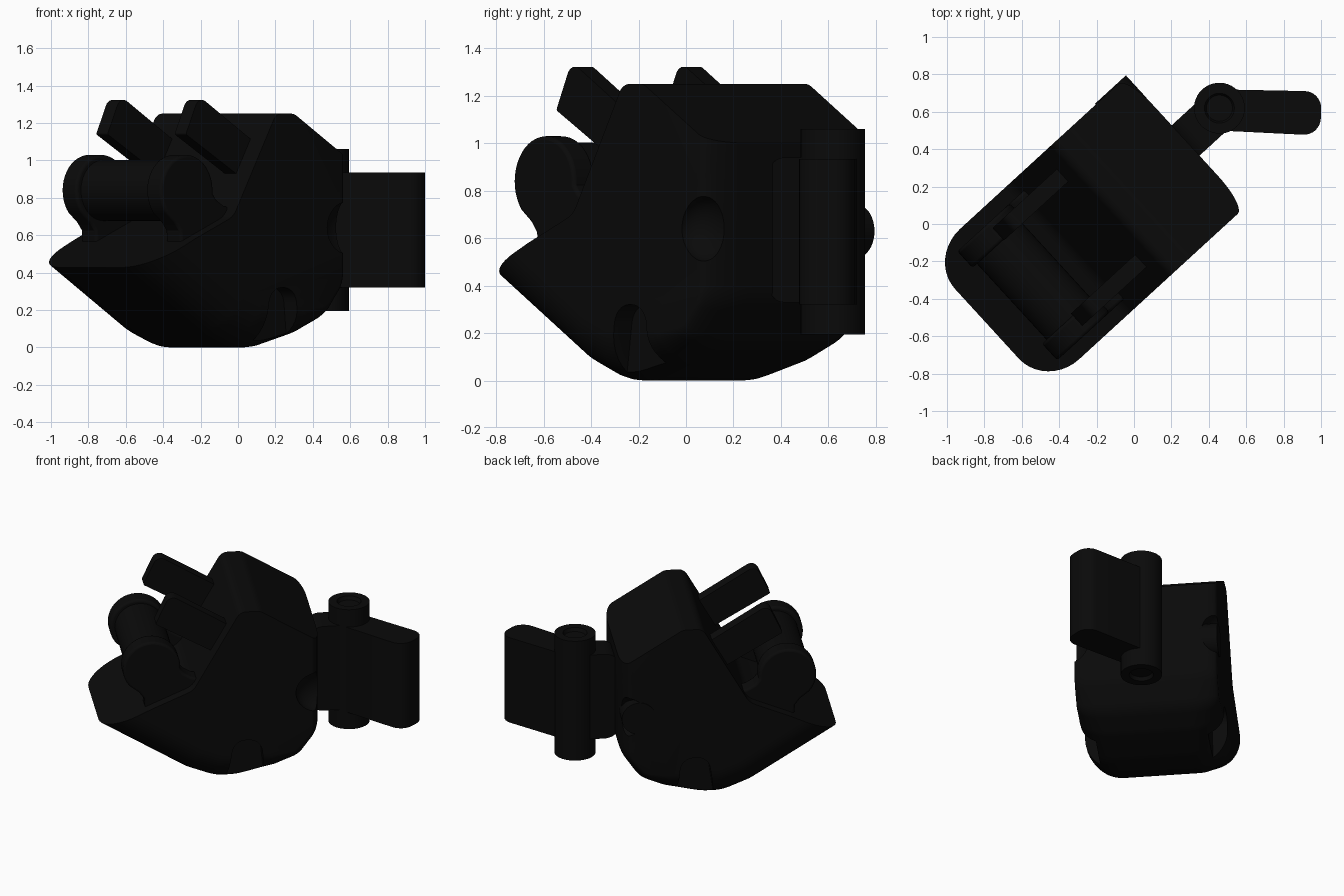
import bpy, bmesh, math
from mathutils import Matrix, Vector

if "Cube" in bpy.data.objects:
    bpy.data.objects.remove(bpy.data.objects["Cube"])

ROT = Matrix.Rotation(math.radians(42.5), 4, 'Z')   # body is turned in plan
black = bpy.data.materials.new("black")
black.diffuse_color = (0.003, 0.003, 0.003, 1)
black.use_nodes = True
black.node_tree.nodes["Principled BSDF"].inputs["Base Color"].default_value = black.diffuse_color


def rounded(pts, seg=8):
    """Polygon of (x, y, radius) corners -> 2D outline with filleted corners."""
    out, n = [], len(pts)
    for i, (x, y, r) in enumerate(pts):
        p = Vector((x, y))
        if r <= 0:
            out.append(p)
            continue
        a = Vector(pts[i - 1][:2]) - p
        b = Vector(pts[(i + 1) % n][:2]) - p
        half = a.angle(b) / 2
        t = min(r / math.tan(half), a.length * 0.48, b.length * 0.48)
        r = t * math.tan(half)
        s = p + a.normalized() * t
        c = p + (a.normalized() + b.normalized()).normalized() * (r / math.sin(half))
        ds, de = s - c, p + b.normalized() * t - c
        ang = ds.angle_signed(de)
        for k in range(seg + 1):
            f = -ang * k / seg
            out.append(c + Vector((ds.x * math.cos(f) - ds.y * math.sin(f),
                                   ds.x * math.sin(f) + ds.y * math.cos(f))))
    return out


def circle(x, y, r, n=40):
    return [Vector((x + r * math.cos(math.tau * i / n), y + r * math.sin(math.tau * i / n)))
            for i in range(n)]


def smooth(ob):
    bpy.ops.object.select_all(action='DESELECT')
    ob.select_set(True)
    bpy.context.view_layer.objects.active = ob
    bpy.ops.object.shade_smooth_by_angle(angle=math.radians(32))


def finish(name, bm, bevel=0.0, mat=ROT):
    bmesh.ops.recalc_face_normals(bm, faces=bm.faces)
    me = bpy.data.meshes.new(name)
    bm.to_mesh(me)
    bm.free()
    ob = bpy.data.objects.new(name, me)
    bpy.context.collection.objects.link(ob)
    ob.matrix_world = mat
    me.materials.append(black)
    if bevel:
        m = ob.modifiers.new("bevel", 'BEVEL')
        m.width, m.segments, m.limit_method = bevel, 3, 'ANGLE'
        m.angle_limit = math.radians(50)
    smooth(ob)
    return ob


def loft(name, loops, mat=ROT, bevel=0.0):
    """Skin a stack of equal-length closed loops and cap both ends."""
    bm = bmesh.new()
    rows = [[bm.verts.new(p) for p in loop] for loop in loops]
    bm.faces.new(rows[0])
    bm.faces.new(rows[-1][::-1])
    n = len(rows[0])
    for a, b in zip(rows, rows[1:]):
        for i in range(n):
            j = (i + 1) % n
            bm.faces.new((a[i], a[j], b[j], b[i]))
    return finish(name, bm, bevel, mat)


def prism(name, outline, lo, hi, side=True, bevel=0.0):
    """Extrude an outline: side profile (u, z) across v, or plan (u, v) up z."""
    return loft(name, [[(p.x, h, p.y) if side else (p.x, p.y, h) for p in outline]
                       for h in (lo, hi)], bevel=bevel)


def ball(name, loc, size):
    bm = bmesh.new()
    bmesh.ops.create_uvsphere(bm, u_segments=32, v_segments=16, radius=1,
                              matrix=Matrix.Translation(loc) @ Matrix.Diagonal((*size, 1)))
    return finish(name, bm)


def lathe(name, u, v, pts):
    """Turned part about a vertical axis from (radius, z) points."""
    bm = bmesh.new()
    vs = [bm.verts.new((r, 0, z)) for r, z in pts]
    es = [bm.edges.new(p) for p in zip(vs, vs[1:])]
    bmesh.ops.spin(bm, geom=vs + es, axis=(0, 0, 1), cent=(0, 0, 0), angle=math.tau, steps=40)
    bmesh.ops.remove_doubles(bm, verts=bm.verts, dist=1e-4)
    return finish(name, bm, mat=ROT @ Matrix.Translation((u, v, 0)))


def boolean(ob, cutter, op):
    m = ob.modifiers.new("cut", 'BOOLEAN')
    m.object, m.operation, m.solver = cutter, op, 'EXACT'
    bpy.context.view_layer.update()
    bpy.context.view_layer.objects.active = ob
    bpy.ops.object.modifier_move_to_index(modifier="cut", index=0)
    bpy.ops.object.modifier_apply(modifier="cut")
    bpy.data.objects.remove(cutter)


V0, V1, R = -0.335, 0.609, 0.22

# hull: belly and back outline whose side edges are rounded, tighter toward the back
base = rounded([(-1.25, 0.62, 0), (-0.37, 0.075, 0.35), (-0.18, 0.0, 0.3), (-0.03, 0.0, 0.4),
                (0.22, 0.07, 0.25), (0.38, 0.15, 0.2), (0.505, 0.34, 0.2), (0.505, 1.6, 0),
                (-1.25, 1.6, 0)])
steps = [R * (1 - math.cos(math.radians(a))) for a in range(0, 91, 9)]
slices = [(V0 + d, d) for d in steps] + [(V1 - d, d) for d in steps[::-1]]
loops = []
for v, d in slices:
    inset = R - math.sqrt(max(0, R * R - (R - d) ** 2))
    loop = []
    for i, p in enumerate(base):
        q = p.copy()
        if i < len(base) - 2:                       # belly points move inward
            t = base[i + 1] - (base[i - 1] if i else p)
            w = 1 - 0.73 * min(1, max(0, (p.x - 0.0) / 0.45))
            q += Vector((-t.y, t.x)).normalized() * inset * w
        elif i == len(base) - 2:
            q.x -= inset * 0.27
        loop.append((q.x, v, q.y))
    loop[len(base) - 3] = (loop[len(base) - 2][0], v, loop[len(base) - 3][2])
    loops.append(loop)
body = loft("body", loops)

# upper profile: jaw ledge, sloped face, top and rear chamfer
upper = prism("upper_cutter", rounded([
    (-1.2, 0.305, 0), (-1.2, -0.3, 0), (0.8, -0.3, 0), (0.8, 0.82, 0), (0.10, 1.25, 0.08),
    (-0.03, 1.25, 0.07), (-0.34, 0.70, 0.12), (-0.62, 0.58, 0.3)]), V0 - 0.2, V1 + 0.2)
boolean(body, upper, 'INTERSECT')

# finger scoops in both sides, at the rear edge and at the bottom edge
for v in (V0, V1):
    boolean(body, ball("rear_scoop", (0.49, v, 0.64), (0.15, 0.10, 0.14)), 'DIFFERENCE')
    slot = prism("lower_scoop", rounded([(-0.13, -0.1, 0), (0.15, -0.1, 0),
                                         (0.11, 0.32, 0.09), (-0.07, 0.32, 0.09)]),
                 v - 0.1, v + 0.1)
    boolean(body, slot, 'DIFFERENCE')
smooth(body)

# round button in the rear scoop
prism("side_button", circle(0.393, 0.63, 0.112), 0.45, 0.615)

# roller with a round-headed plate at each end
prism("roller", circle(-0.60, 0.84, 0.163), -0.20, 0.48)
head = [Vector((-0.605 + 0.19 * math.cos(a), 0.84 + 0.19 * math.sin(a)))
        for a in [math.radians(-5 + 225 * i / 28) for i in range(29)]]
neck = [Vector(p) for p in ((-0.69, 0.67), (-0.655, 0.625), (-0.65, 0.57), (-0.64, 0.5),
                            (-0.25, 0.5), (-0.27, 0.74), (-0.34, 0.76), (-0.39, 0.79))]
for i, v in enumerate((-0.26, 0.41)):
    prism(f"roller_plate_{i + 1}", head + neck, v, v + 0.12, bevel=0.015)

# flat prongs standing square off the sloped face
for i, v in enumerate((-0.17, 0.45)):
    prism(f"prong_{i + 1}", rounded([(-0.575, 1.14, 0.01), (-0.48, 1.345, 0.05),
                                     (0.0, 1.05, 0), (-0.09, 0.86, 0)]), v - 0.045, v + 0.045)

# hinge arm, pin and flap
HU, HV = 0.755, 0.148
prism("hinge_arm", rounded([(0.47, 0.33, 0.1), (HU, 0.33, 0), (HU, 0.94, 0), (0.47, 0.94, 0.1)]),
      HV - 0.115, HV + 0.105)
lathe("hinge_pin", HU, HV, [(0, 0.22), (0.07, 0.22), (0.08, 0.195), (0.136, 0.195),
                            (0.136, 1.06), (0.08, 1.06), (0.07, 1.035), (0, 1.035)])
flap = prism("hinge_flap", rounded([(0, -0.11, 0), (0.55, -0.118, 0.09),
                                    (0.55, 0.118, 0.09), (0, 0.11, 0)]), 0.32, 0.935, side=False)
flap.matrix_world = Matrix.Translation((0.45, 0.61, 0)) @ Matrix.Rotation(math.radians(-2), 4, 'Z')
